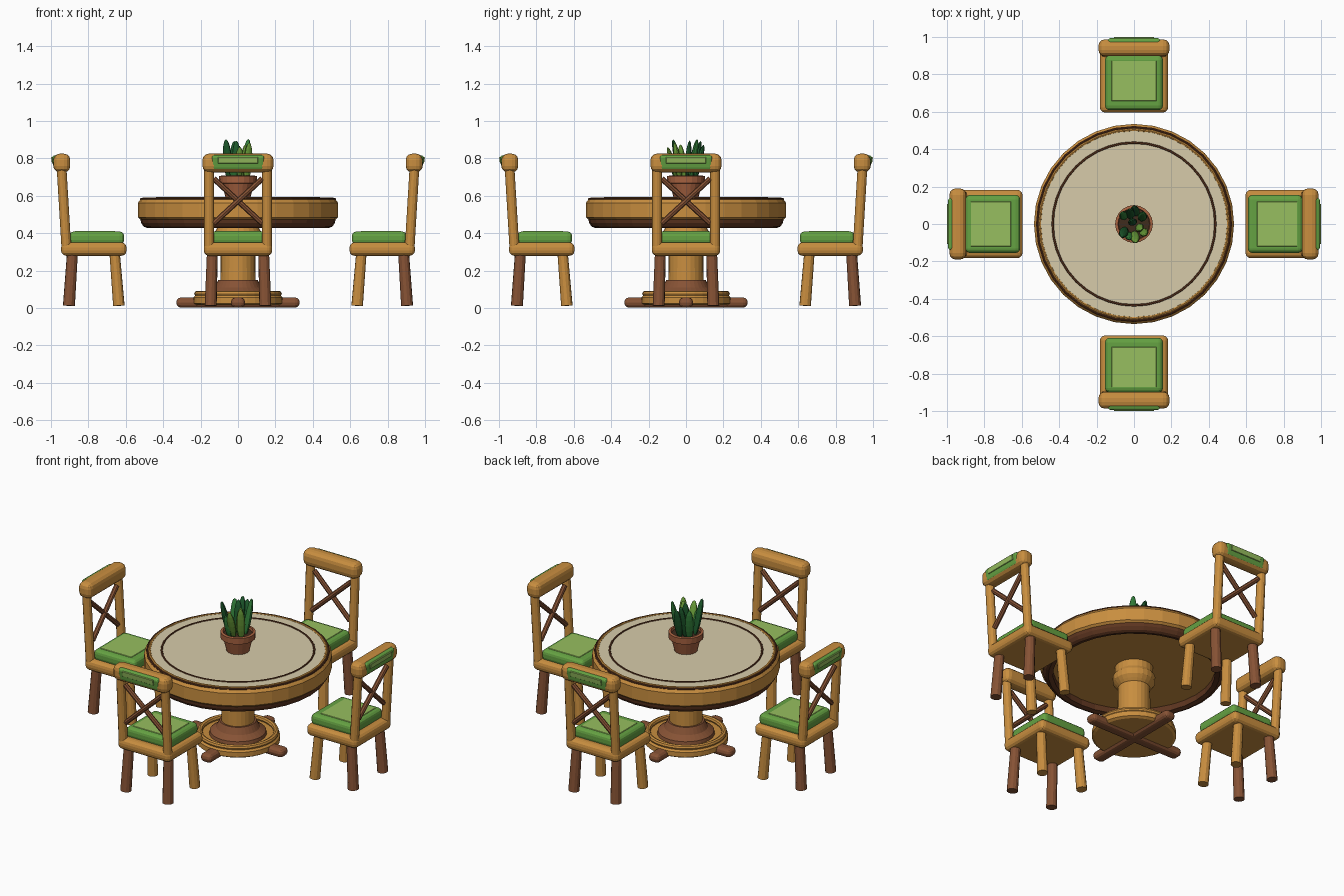
import bpy, bmesh, math
from mathutils import Matrix, Vector

if "Cube" in bpy.data.objects:
    bpy.data.objects.remove(bpy.data.objects["Cube"])

I = Matrix.Identity(4)


def material(name, col):
    m = bpy.data.materials.new(name)
    m.diffuse_color = (*col, 1)
    m.use_nodes = True
    m.node_tree.nodes["Principled BSDF"].inputs["Base Color"].default_value = m.diffuse_color
    return m


wood = material("wood", (.58, .27, .05))
brown = material("brown_wood", (.24, .085, .035))
dark = material("dark_wood", (.11, .036, .014))
cream = material("cream", (.68, .6, .4))
green = material("cushion_green", (.13, .36, .055))
lime = material("light_green", (.31, .52, .115))
clay = material("clay", (.38, .12, .05))
soil = material("soil", (.05, .025, .012))
leaf_mats = [material("leaf_dark", (.012, .1, .025)),
             material("leaf_mid", (.03, .2, .04)),
             material("leaf_light", (.14, .33, .04))]


def finish(name, bm, mat, xf=I):
    bmesh.ops.transform(bm, matrix=xf, verts=bm.verts)
    bmesh.ops.recalc_face_normals(bm, faces=bm.faces)
    me = bpy.data.meshes.new(name)
    bm.to_mesh(me)
    bm.free()
    me.materials.append(mat)
    ob = bpy.data.objects.new(name, me)
    bpy.context.collection.objects.link(ob)
    return ob


def lathe(name, profile, mat, segs=32, closed=False):
    bm = bmesh.new()
    vs = [bm.verts.new((r, 0, z)) for r, z in profile]
    pairs = list(zip(vs, vs[1:])) + ([(vs[-1], vs[0])] if closed else [])
    es = [bm.edges.new(p) for p in pairs]
    bmesh.ops.spin(bm, geom=vs + es, cent=(0, 0, 0), axis=(0, 0, 1),
                   angle=2 * math.pi, steps=segs, use_duplicate=False)
    bmesh.ops.remove_doubles(bm, verts=bm.verts, dist=1e-5)
    return finish(name, bm, mat)


def ring(name, R, r, z, mat, segs=32, sides=8):
    pts = [(R + r * math.cos(2 * math.pi * i / sides),
            z + r * math.sin(2 * math.pi * i / sides)) for i in range(sides)]
    return lathe(name, pts, mat, segs, True)


def box(name, centre, size, bevel, mat, xf=I, tilt=0, segs=3):
    bm = bmesh.new()
    bmesh.ops.create_cube(bm, size=1, matrix=Matrix.Diagonal((*size, 1)))
    bmesh.ops.bevel(bm, geom=bm.edges[:], offset=bevel, segments=segs,
                    profile=.5, affect='EDGES', clamp_overlap=True)
    return finish(name, bm, mat,
                  xf @ Matrix.Translation(centre) @ Matrix.Rotation(tilt, 4, 'X'))


def rod(name, a, b, ra, rb, mat, xf=I, segs=12):
    a, b = Vector(a), Vector(b)
    d = b - a
    bm = bmesh.new()
    bmesh.ops.create_cone(bm, cap_ends=True, segments=segs, radius1=ra,
                          radius2=rb, depth=d.length)
    m = Matrix.Translation((a + b) / 2) @ d.to_track_quat('Z', 'Y').to_matrix().to_4x4()
    return finish(name, bm, mat, xf @ m)


# table base: crossed feet, plate, ring and flared collar
for k in range(2):
    box("crossed_foot", (0, 0, .029), (.66, .076, .054), .025, brown,
        Matrix.Rotation(k * math.pi / 2, 4, 'Z'))
lathe("base_plate", [(0, .016), (.225, .016), (.24, .025), (.24, .055),
                     (.23, .066), (0, .066)], wood)
ring("base_ring", .218, .016, .076, wood)
lathe("base_collar", [(0, .06), (.165, .06), (.16, .085), (.125, .11),
                      (.105, .15), (0, .15)], brown)

# column with capital
lathe("column", [(0, .1), (.095, .1), (.092, .34), (.105, .355), (.12, .375),
                 (.122, .41), (.11, .43), (.11, .48), (0, .48)], wood, 24)

# table top: wooden rim, dark lower ring, cream surface and inlays
lathe("table_rim", [(0, .472), (.52, .472), (.535, .485), (.535, .562),
                    (.522, .58), (.49, .584), (0, .584)], wood)
lathe("lower_ring", [(.462, .435), (.488, .428), (.505, .436), (.518, .455),
                     (.522, .475), (.462, .475)], dark, 32, True)
ring("top_dark_edge", .517, .007, .582, dark)
ring("top_wood_edge", .505, .009, .583, wood)
lathe("table_surface", [(0, .57), (.5, .57), (.5, .588), (0, .588)], cream)
ring("surface_inlay", .435, .007, .586, dark, 40, 6)

# plant pot
lathe("pot", [(0, .588), (.066, .588), (.085, .665), (.1, .668), (.101, .705),
              (.086, .708), (.082, .685), (0, .685)], clay, 20)
lathe("soil", [(0, .68), (.083, .68), (.083, .692), (0, .695)], soil, 20)

# leaves: root x, root y, lean x, lean y, length
leaves = [(-.045, -.02, -.02, -.05, .23), (.035, .02, .02, .04, .23),
          (.0, -.04, .01, -.06, .19), (.01, .045, -.01, .05, .2),
          (-.045, .03, -.02, .03, .2), (.045, -.03, .015, -.03, .21),
          (-.005, .0, -.005, .02, .22), (-.02, -.05, -.01, -.03, .15),
          (.02, -.01, .02, -.02, .2), (-.02, .03, .0, .05, .22)]
for i, (x, y, lx, ly, h) in enumerate(leaves):
    bm = bmesh.new()
    bmesh.ops.create_uvsphere(bm, u_segments=10, v_segments=8, radius=1)
    d = Vector((lx, ly, h))
    m = (Matrix.Translation(Vector((x, y, .675)) + d / 2)
         @ d.to_track_quat('Z', 'Y').to_matrix().to_4x4()
         @ Matrix.Diagonal((.025, .016, h / 2, 1)))
    finish("leaf", bm, leaf_mats[i % 3], m)

# four chairs, modelled on the front one and turned around the table
for k in range(4):
    T = Matrix.Rotation(k * math.pi / 2, 4, 'Z')
    box("seat", (0, -.771, .315), (.366, .35, .072), .028, wood, T)
    box("seat_cushion", (0, -.755, .374), (.31, .292, .07), .024, green, T)
    box("cushion_panel", (0, -.765, .408), (.24, .215, .008), .002, lime, T, 0, 1)
    for s in (-1, 1):
        rod("back_leg", (s * .146, -.904, .012), (s * .137, -.885, .3), .032, .029, brown, T)
        rod("front_leg", (s * .146, -.637, .012), (s * .137, -.66, .3), .031, .028, wood, T)
        rod("back_post", (s * .155, -.917, .31), (s * .155, -.944, .76), .026, .026, wood, T)
        rod("back_cross", (-s * .13, -.923 - s * .004, .452), (s * .13, -.939 - s * .004, .692),
            .015, .015, brown, T, 8)
    box("back_rail", (0, -.942, .775), (.38, .09, .1), .034, wood, T)
    box("rail_pad", (0, -.97, .778), (.28, .04, .078), .014, green, T, .15)
    box("rail_pad_strip", (0, -.9915, .79), (.215, .011, .034), .002, lime, T, .15, 1)
